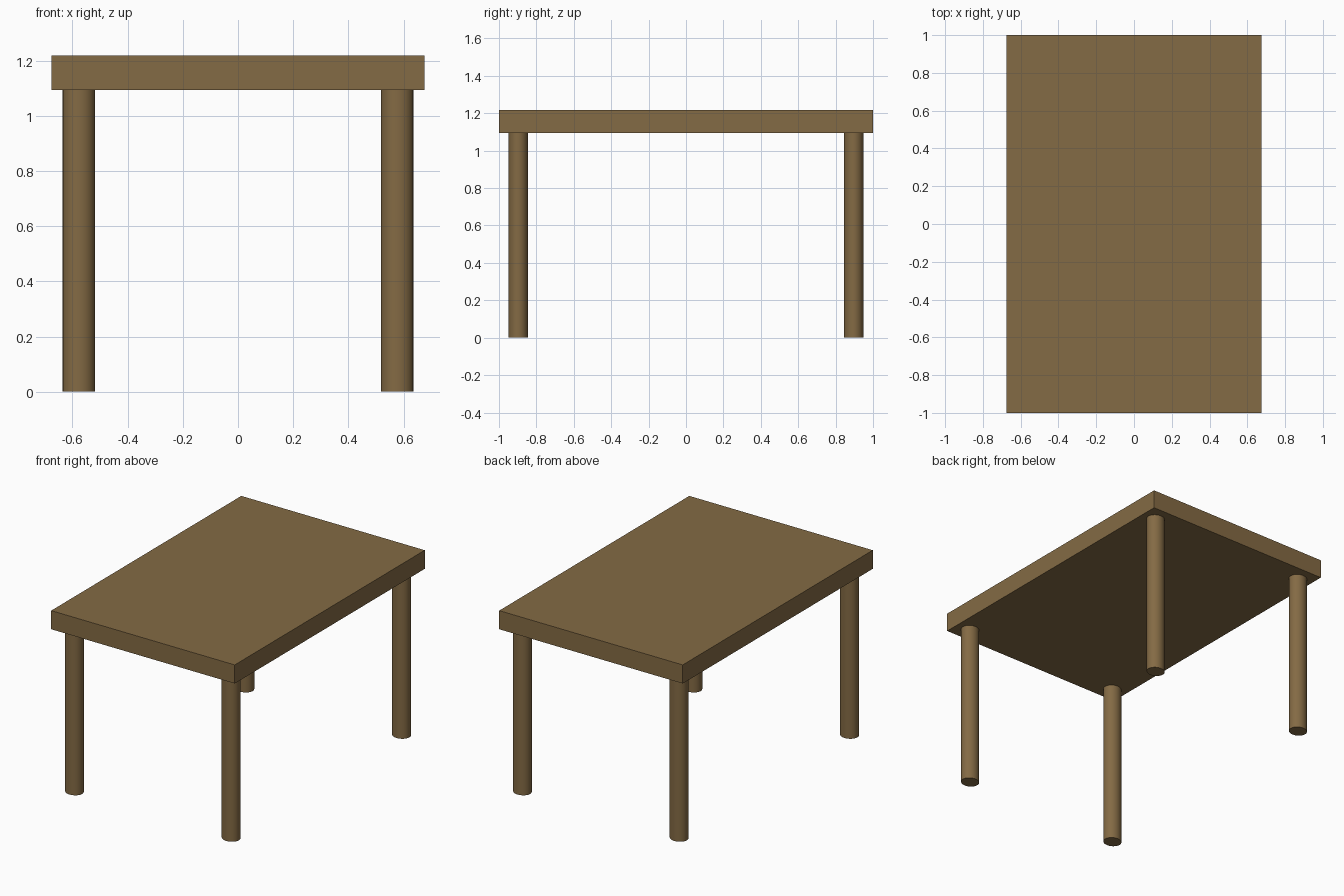
import bpy

if "Cube" in bpy.data.objects:
    bpy.data.objects.remove(bpy.data.objects["Cube"])

wood = bpy.data.materials.new("wood")
wood.diffuse_color = (0.23, 0.145, 0.058, 1)
wood.use_nodes = True
wood.node_tree.nodes["Principled BSDF"].inputs["Base Color"].default_value = wood.diffuse_color

TOP_Z, UNDER_Z = 1.218, 1.094

# Table top slab
bpy.ops.mesh.primitive_cube_add(size=1, location=(0, 0, (TOP_Z + UNDER_Z) / 2))
top = bpy.context.object
top.name = "table_top"
top.scale = (1.352, 2.0, TOP_Z - UNDER_Z)
bpy.ops.object.transform_apply(location=False, rotation=False, scale=True)
top.data.materials.append(wood)


# Round legs, slightly oval in section
def add_leg(name, x, y):
    bpy.ops.mesh.primitive_cylinder_add(vertices=32, radius=1, depth=UNDER_Z,
                                        location=(x, y, UNDER_Z / 2))
    leg = bpy.context.object
    leg.name = name
    leg.scale = (0.0585, 0.052, 1)
    bpy.ops.object.transform_apply(location=False, rotation=False, scale=True)
    bpy.ops.object.shade_smooth_by_angle()
    leg.data.materials.append(wood)


for y, end in ((-0.897, "front"), (0.897, "back")):
    for x, side in ((-0.577, "left"), (0.577, "right")):
        add_leg(f"{end}_{side}_leg", x, y)
